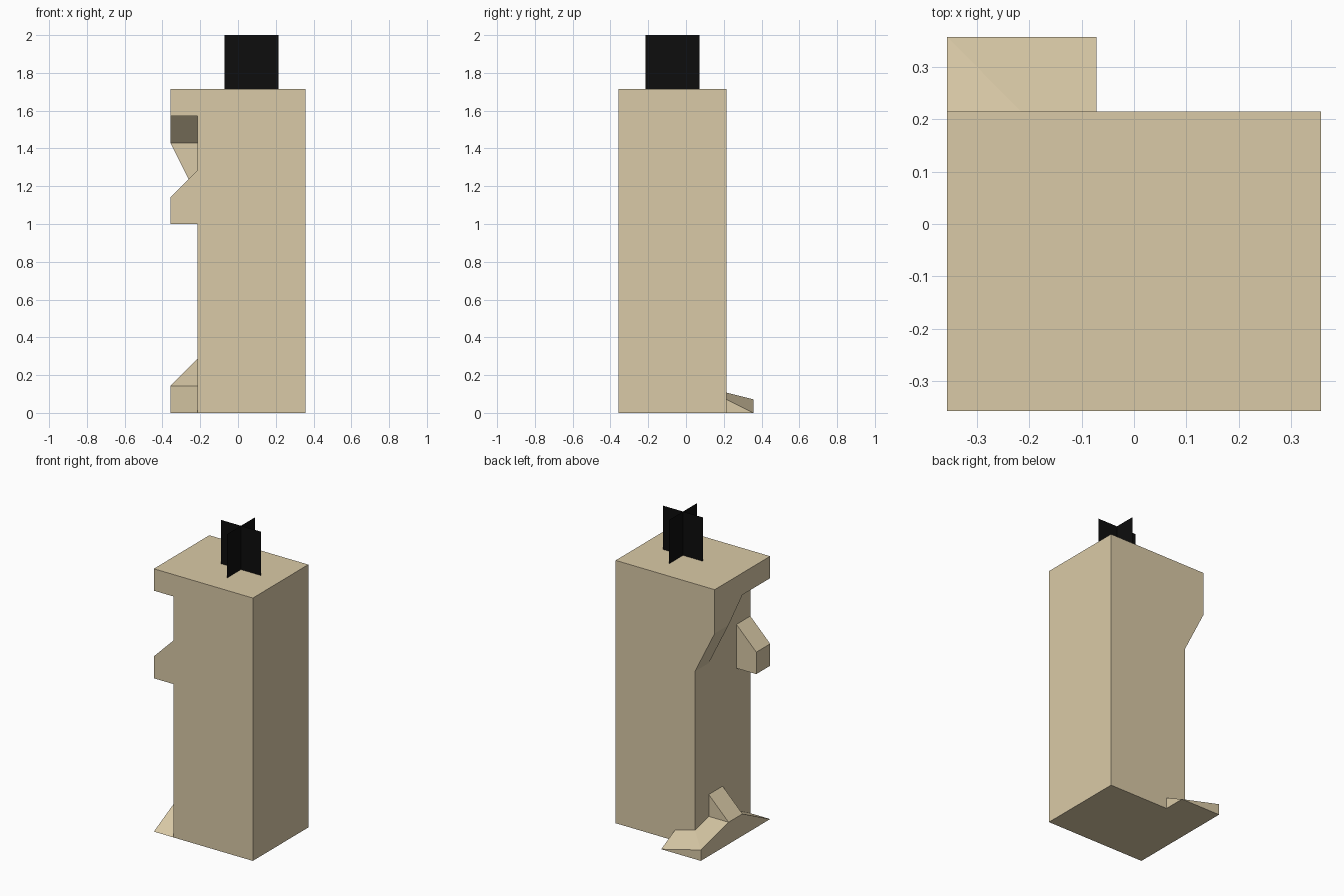
import bpy, bmesh
from mathutils import Vector

if "Cube" in bpy.data.objects:
    bpy.data.objects.remove(bpy.data.objects["Cube"])

U = 1 / 7  # the model sits on a grid of 1/7 units


def pos(u, v, w):
    """Grid position: u runs to the left, v runs to the front, w runs up."""
    return Vector(((2.5 - u) * U, (1.5 - v) * U, w * U))


def material(name, rgb):
    m = bpy.data.materials.new(name)
    m.diffuse_color = (*rgb, 1)
    m.use_nodes = True
    m.node_tree.nodes["Principled BSDF"].inputs["Base Color"].default_value = m.diffuse_color
    return m


wax = material("cream wax", (0.70, 0.59, 0.385))
black = material("black wick", (0.004, 0.004, 0.004))


def finish(name, bm, mat):
    me = bpy.data.meshes.new(name)
    bm.to_mesh(me)
    bm.free()
    me.materials.append(mat)
    bpy.context.collection.objects.link(bpy.data.objects.new(name, me))


def prism(name, axis, profile, start, end):
    """Extrude a (v, w) profile along u, or a (u, w) profile along v."""
    bm = bmesh.new()

    def place(p, d):
        return pos(d, *p) if axis == "u" else pos(p[0], d, p[1])

    face = bm.faces.new([bm.verts.new(place(p, start)) for p in profile])
    ext = bmesh.ops.extrude_face_region(bm, geom=[face], use_keep_orig=True)
    moved = [g for g in ext["geom"] if isinstance(g, bmesh.types.BMVert)]
    shift = place(profile[0], end) - place(profile[0], start)
    bmesh.ops.translate(bm, verts=moved, vec=shift)
    bmesh.ops.recalc_face_normals(bm, faces=bm.faces[:])
    finish(name, bm, wax)


# Main candle block
prism("candle_body", "u", [(0, 0), (4, 0), (4, 12), (0, 12)], 0, 4)

# Overhanging wax rim on the left, with a pointed run at the back corner
prism("wax_rim", "u", [(4, 12), (4, 11), (2, 11), (1, 10), (0, 10), (0, 12)], 4, 5)
prism("corner_drip", "v", [(5, 10), (4, 10), (4, 8)], 0, 1)

# Lone drip halfway up, near the front
prism("side_drip", "v", [(4, 7), (5, 7), (5, 8), (4, 9)], 3, 4)

# Pool of wax along the left foot, with a small ridge on it
prism("left_pool", "u", [(4, 0), (2, 1), (1, 1), (0, 0.75), (0, 0)], 4, 5)
prism("pool_ridge", "v", [(5, 1), (4, 2), (4, 1)], 1, 2)

# Pool of wax spreading round the back corner: a faceted convex wedge
bm = bmesh.new()
for p in [(3, -1, 0), (5, -1, 0), (5, 0, 0), (3, 0, 0),
          (5, -1, 0.5), (5, 0, 0.75), (4, 0, 0.75), (3, 0, 0.5)]:
    bm.verts.new(pos(*p))
bmesh.ops.convex_hull(bm, input=bm.verts[:])
bmesh.ops.dissolve_limit(bm, angle_limit=0.01, verts=bm.verts[:], edges=bm.edges[:])
bmesh.ops.recalc_face_normals(bm, faces=bm.faces[:])
finish("back_pool", bm, wax)

# Wick: two crossed flat cards
bm = bmesh.new()
for du, dv in ((1, 0), (0, 1)):
    bm.faces.new([bm.verts.new(pos(2 + s * du, 2 + s * dv, w))
                  for s, w in ((-1, 12), (1, 12), (1, 14), (-1, 14))])
finish("wick", bm, black)
